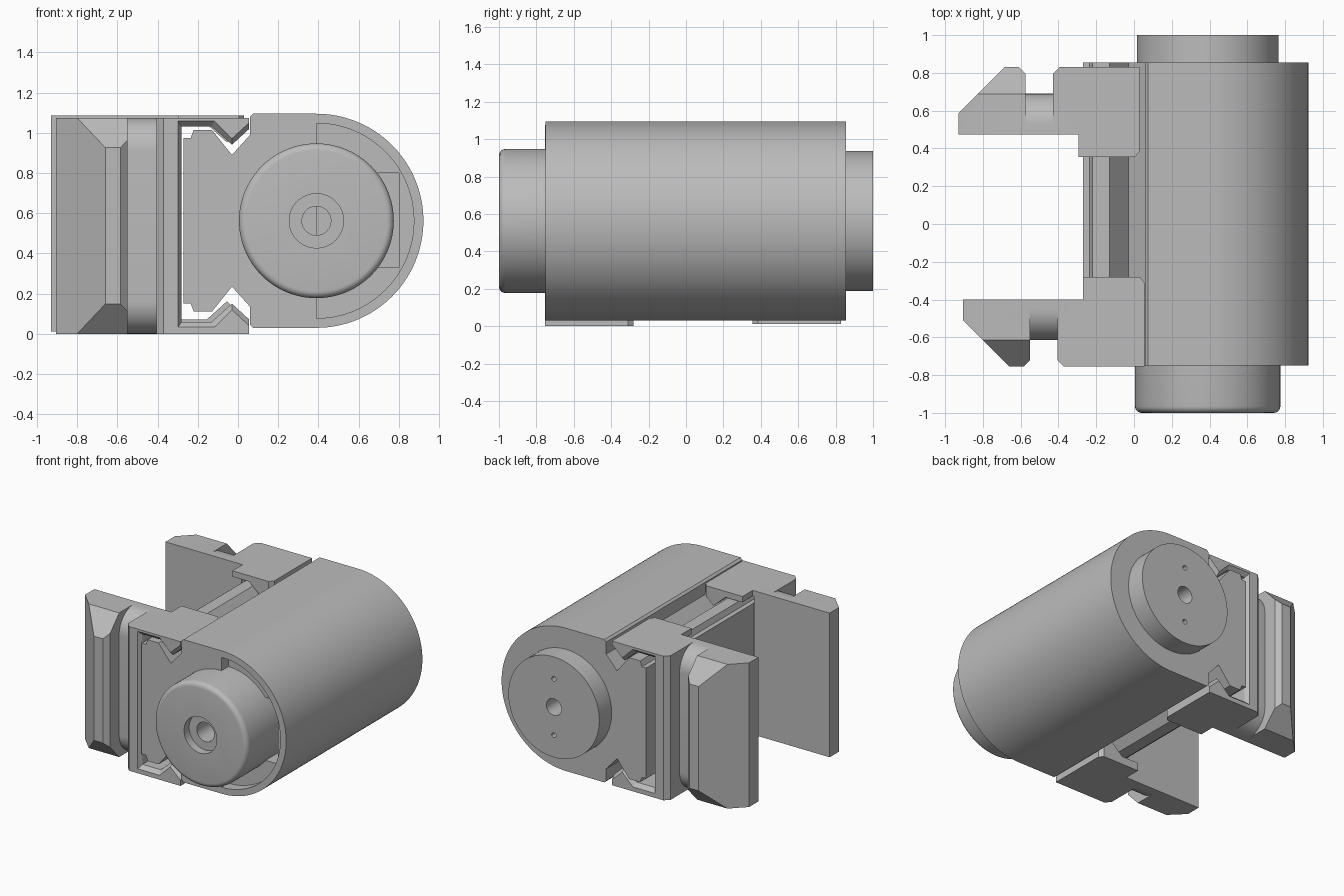
import bpy, bmesh
from math import pi, sin, cos
from mathutils import Matrix

cube = bpy.data.objects.get("Cube")
if cube:
    bpy.data.objects.remove(cube, do_unlink=True)

grey = bpy.data.materials.new("machined_grey")
grey.use_nodes = True
grey.diffuse_color = (0.5, 0.5, 0.5, 1)
grey.node_tree.nodes["Principled BSDF"].inputs["Base Color"].default_value = (0.5, 0.5, 0.5, 1)

CX, CZ = 0.39, 0.5625      # cylinder axis
FRONT, BACK = -0.75, 0.855  # body ends


def prism(name, pts, start, end, axis, end_pts=None):
    """Extrude a 2D outline along an axis; end_pts makes it a loft."""
    place = {"x": lambda p, t: (t, p[0], p[1]),
             "y": lambda p, t: (p[0], t, p[1]),
             "z": lambda p, t: (p[0], p[1], t)}[axis]
    bm = bmesh.new()
    low = [bm.verts.new(place(p, start)) for p in pts]
    high = [bm.verts.new(place(p, end)) for p in end_pts or pts]
    bm.faces.new(low)
    bm.faces.new(high)
    n = len(pts)
    for i in range(n):
        bm.faces.new((low[i], low[(i + 1) % n], high[(i + 1) % n], high[i]))
    bmesh.ops.recalc_face_normals(bm, faces=bm.faces)
    mesh = bpy.data.meshes.new(name)
    bm.to_mesh(mesh)
    bm.free()
    mesh.materials.append(grey)
    obj = bpy.data.objects.new(name, mesh)
    bpy.context.collection.objects.link(obj)
    return obj


def arc(cx, cy, r, a0, a1, n):
    return [(cx + r * cos(a0 + (a1 - a0) * i / n),
             cy + r * sin(a0 + (a1 - a0) * i / n)) for i in range(n + 1)]


def disc(x, z, r, n=64):
    return arc(x, z, r, 0, 2 * pi, n)[:-1]


def activate(obj):
    bpy.ops.object.select_all(action="DESELECT")
    obj.select_set(True)
    bpy.context.view_layer.objects.active = obj


def cut(obj, *cutters):
    activate(obj)
    for c in cutters:
        mod = obj.modifiers.new("cut", "BOOLEAN")
        mod.object, mod.operation, mod.solver = c, "DIFFERENCE", "EXACT"
        bpy.ops.object.modifier_apply(modifier=mod.name)
        bpy.data.objects.remove(c, do_unlink=True)


def smooth(obj):
    activate(obj)
    bpy.ops.object.shade_smooth_by_angle(angle=0.5)


def mirrored(half, mid):
    """Complete a lower outline with its reflection about height mid."""
    return half + [(x, 2 * mid - z) for x, z in reversed(half)]


# Body: round housing with a dovetail rail on the jaw side
rail = [(-0.27, 0.15), (-0.235, 0.15), (-0.22, 0.11), (-0.13, 0.11),
        (-0.03, 0.235), (0.06, 0.135), (0.06, 0.045), (0.075, 0.03)]
outline = mirrored(rail, CZ)
half = len(rail)
outline = outline[:half] + arc(CX, CZ, CZ - 0.03, -pi / 2, pi / 2, 64) + outline[half:]
body = prism("body", outline, FRONT, BACK, "y")

# Half-round recess and deeper pocket in the front, bolt holes in the rail
recess = prism("recess", arc(CX, CZ, 0.485, -pi / 2, pi / 2, 48), FRONT - 0.1, FRONT + 0.08, "y")
pocket = prism("pocket", [(CX, 0.33), (0.8, 0.33), (0.8, 0.8), (CX, 0.8)],
               FRONT - 0.1, FRONT + 0.25, "y")
bolts = [prism("bolt", disc(0.03, CZ + s * 0.23, 0.028, 24), -0.4, -0.15, "x") for s in (-1, 1)]
cut(body, recess, pocket, *bolts)
smooth(body)

# Front cap with rounded rim and stepped bore
front_cap = prism("front_cap", disc(CX, CZ, 0.385, 96), -1, -0.4, "y")
activate(front_cap)
bm = bmesh.new()
bm.from_mesh(front_cap.data)
rim = [e for e in bm.edges if all(v.co.y < -0.99 for v in e.verts)]
bmesh.ops.bevel(bm, geom=rim, offset=0.035, segments=5, profile=0.5, affect="EDGES")
bm.to_mesh(front_cap.data)
bm.free()
cut(front_cap,
    prism("counterbore", disc(CX, CZ, 0.135), -1.1, -0.94, "y"),
    prism("bore", disc(CX, CZ, 0.072), -1.1, -0.7, "y"))
smooth(front_cap)

# Rear cap with centre bore and two pin holes
rear_cap = prism("rear_cap", disc(CX, CZ, 0.375, 96), 0.7, 1, "y")
cut(rear_cap, prism("bore", disc(CX, CZ, 0.062), 0.75, 1.1, "y"),
    *[prism("pin_hole", disc(CX, CZ + s * 0.21, 0.018, 20), 0.9, 1.1, "y") for s in (-1, 1)])
smooth(rear_cap)

# Front jaw: plan outline with finger, groove and slider block
TOP = 1.075
MID = TOP / 2 + 0.008
plan = [(-0.905, -0.4), (-0.27, -0.4), (-0.27, -0.28), (0.03, -0.28), (0.055, -0.31),
        (0.055, -0.755), (-0.37, -0.755), (-0.405, -0.72), (-0.405, -0.615),
        (-0.55, -0.615), (-0.55, -0.72), (-0.585, -0.755), (-0.66, -0.755), (-0.905, -0.51)]
front_jaw = prism("front_jaw", plan, 0, TOP, "z")

# Dovetail channel with a flared mouth
channel = mirrored([(-0.28, 0.06), (-0.13, 0.06), (-0.03, 0.15), (0.09, 0.04)], MID)
mouth = mirrored([(-0.3, 0.032), (-0.118, 0.032), (-0.03, 0.118), (0.09, 0.008)], MID)
cutters = [prism("channel", channel, -0.9, -0.2, "y"),
           prism("mouth", mouth, -0.756, -0.725, "y", channel)]

# Bevelled finger ends and rounded groove ends, top and bottom
for flip in (False, True):
    bevel = [(-0.605, -0.01), (-0.775, 0.17), (-0.9, 0.17), (-0.9, -0.01)]
    curve = arc(-0.45, 0.165, 0.165, pi, 1.5 * pi, 12) + [(-0.45, -0.1), (-0.7, -0.1), (-0.7, 0.165)]
    if flip:
        bevel, curve = ([(y, TOP - z) for y, z in s] for s in (bevel, curve))
    cutters += [prism("finger_bevel", bevel, -1.1, -0.5, "x"),
                prism("groove_round", curve, -0.55, -0.405, "x")]
cut(front_jaw, *cutters)

# Back jaw: reflected copy, slightly offset
back_jaw = front_jaw.copy()
back_jaw.data = front_jaw.data.copy()
back_jaw.name = "back_jaw"
bpy.context.collection.objects.link(back_jaw)
back_jaw.data.transform(Matrix.Translation((-0.025, 0.075, 0.012)) @ Matrix.Diagonal((1, -1, 1, 1)))
back_jaw.data.flip_normals()
for jaw in (front_jaw, back_jaw):
    smooth(jaw)
